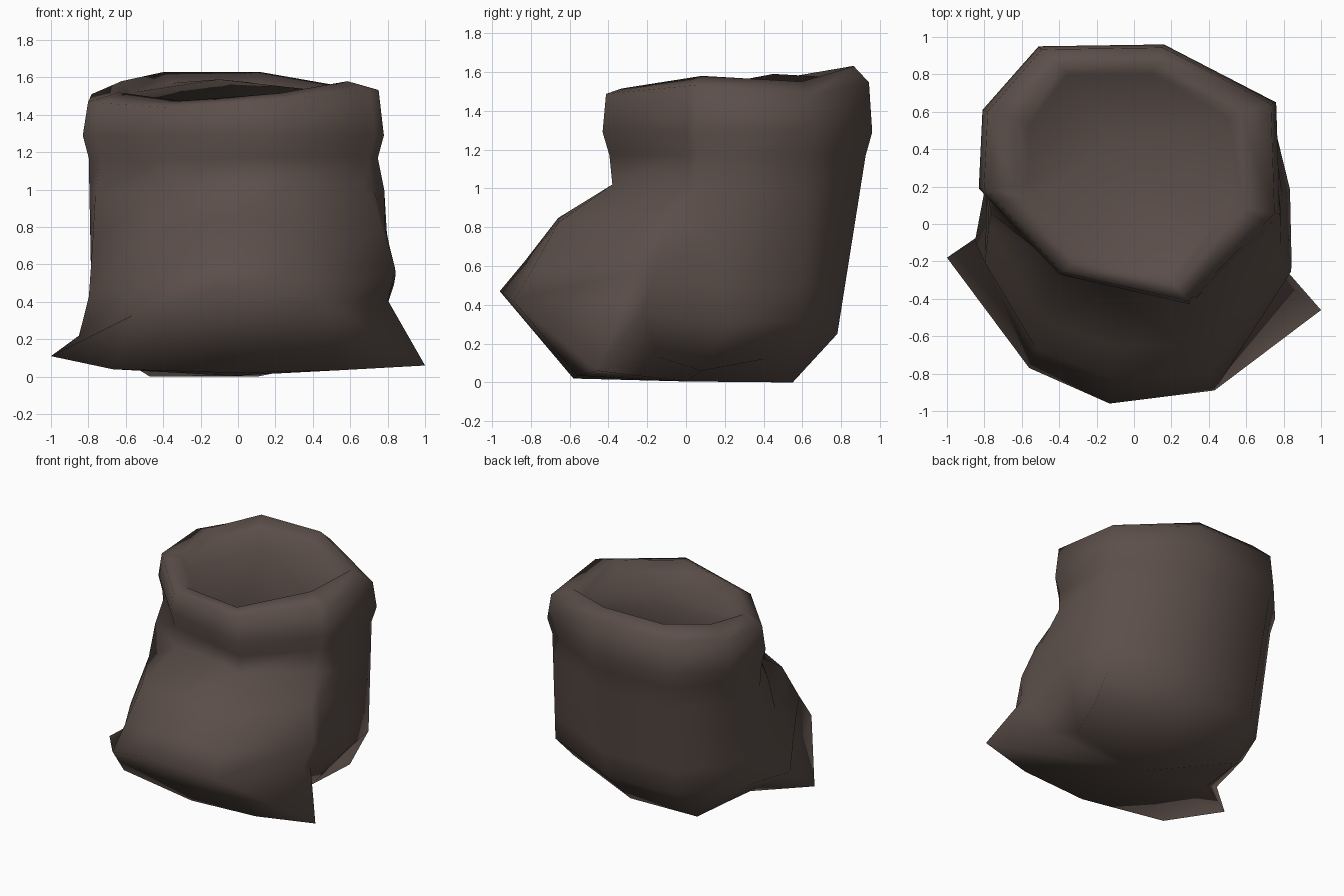
import bpy
import bmesh
from mathutils import Vector

if "Cube" in bpy.data.objects:
    bpy.data.objects.remove(bpy.data.objects["Cube"])

# Sack colour
cloth = bpy.data.materials.new("dark_brown_cloth")
cloth.diffuse_color = (0.105, 0.077, 0.067, 1)
cloth.use_nodes = True
cloth.node_tree.nodes["Principled BSDF"].inputs["Base Color"].default_value = cloth.diffuse_color

# Eight-sided mouth outline, clockwise from back left (z is the crest height)
A, B, C, D, E, F, G, H = [Vector(p) for p in (
    (-.51, .95, 1.63), (.16, .96, 1.63), (.76, .65, 1.55), (.78, .05, 1.58),
    (.30, -.43, 1.515), (-.40, -.27, 1.475), (-.83, .19, 1.52), (-.81, .61, 1.58))]
# Extra columns feed the front bulge and the two pinched corners
mouth = [A, B, C, D, D.lerp(E, .1), D.lerp(E, .2), E, E.lerp(F, .5), F,
         G.lerp(F, .15), G, H]
FRONT = range(4, 10)
CORNER = 5
LEFT = 9

# Widest ring of the slumped body
bulge = [Vector(p) for p in (
    (-.45, .76, .25), (.15, .78, .25), (.73, .59, .32), (.77, .22, .30),
    (.79, -.22, .36), (.80, -.31, .41), (.43, -.89, .42), (-.13, -.96, .47),
    (-.56, -.77, .33), (-.85, -.09, .22), (-.78, .28, .25), (-.69, .54, .28))]

# Underside ring, with the corners pulled out into points
base = [Vector(p) for p in (
    (-.47, .53, 0), (.10, .55, 0), (.70, .40, .12), (.60, .08, .06),
    (.67, -.14, .13), (1.0, -.46, .06), (.55, -.56, .035), (0, -.58, .02),
    (-.67, -.47, .04), (-1.0, -.18, .11), (-.62, .08, .07), (-.60, .36, .08))]

CENTRE = Vector((-.03, .28, 0))


def mouth_ring(sx, sy, drop=0, slope=0, z=None):
    """Mouth outline scaled about its centre, below the crest or at height z."""
    ring = []
    for p in mouth:
        x = CENTRE.x + (p.x - CENTRE.x) * sx
        y = CENTRE.y + (p.y - CENTRE.y) * sy
        ring.append(Vector((x, y, p.z - drop - slope * p.y if z is None else z)))
    return ring


def body_ring(t, s, swell, left_push):
    """Blend neck to bulge: t sideways on the front, s in height."""
    ring = []
    for i, (n, b) in enumerate(zip(neck, bulge)):
        q = n.lerp(b, t if i in FRONT else s)
        q.z = n.z + (b.z - n.z) * s
        if CORNER - 2 <= i <= CORNER:
            q.x *= swell
        if i == LEFT:
            q += Vector(left_push)
        ring.append(q)
    return ring


neck = mouth_ring(.96, .95, z=1.17)
rings = [
    mouth_ring(.68, .77, .06), mouth_ring(.76, .86),       # rolled lip
    mouth_ring(.965, .975, .045, .04), mouth_ring(1, 1, z=1.29), neck,
    body_ring(-.03, .2, 1.04, (-.03, -.08, 0)),            # body
    body_ring(.53, .46, 1.05, (.02, -.02, 0)),
    body_ring(.8, .78, 1.09, (.03, -.16, 0)), bulge, base]

# Skin the rings; the right corner front is folded on its other diagonal
bm = bmesh.new()
loops = [[bm.verts.new(p) for p in r] for r in rings]
n = len(mouth)
for k, (lo, hi) in enumerate(zip(loops, loops[1:])):
    for i in range(n):
        j = (i + 1) % n
        if k == len(rings) - 2 and i == CORNER:
            bm.faces.new((lo[i], lo[j], hi[i]))
            bm.faces.new((lo[j], hi[j], hi[i]))
        else:
            bm.faces.new((lo[i], lo[j], hi[j], hi[i]))

# Heaped filling just inside the lip, and the underside
for loop, tip in ((loops[0], (-.10, .45, 1.59)), (loops[-1], (-.03, 0, .005))):
    v = bm.verts.new(tip)
    for i in range(n):
        bm.faces.new((loop[i], loop[(i + 1) % n], v))
bmesh.ops.recalc_face_normals(bm, faces=bm.faces)
for f in bm.faces:
    f.smooth = True

mesh = bpy.data.meshes.new("sack")
bm.to_mesh(mesh)
bm.free()
mesh.materials.append(cloth)
sack = bpy.data.objects.new("sack", mesh)
bpy.context.collection.objects.link(sack)
